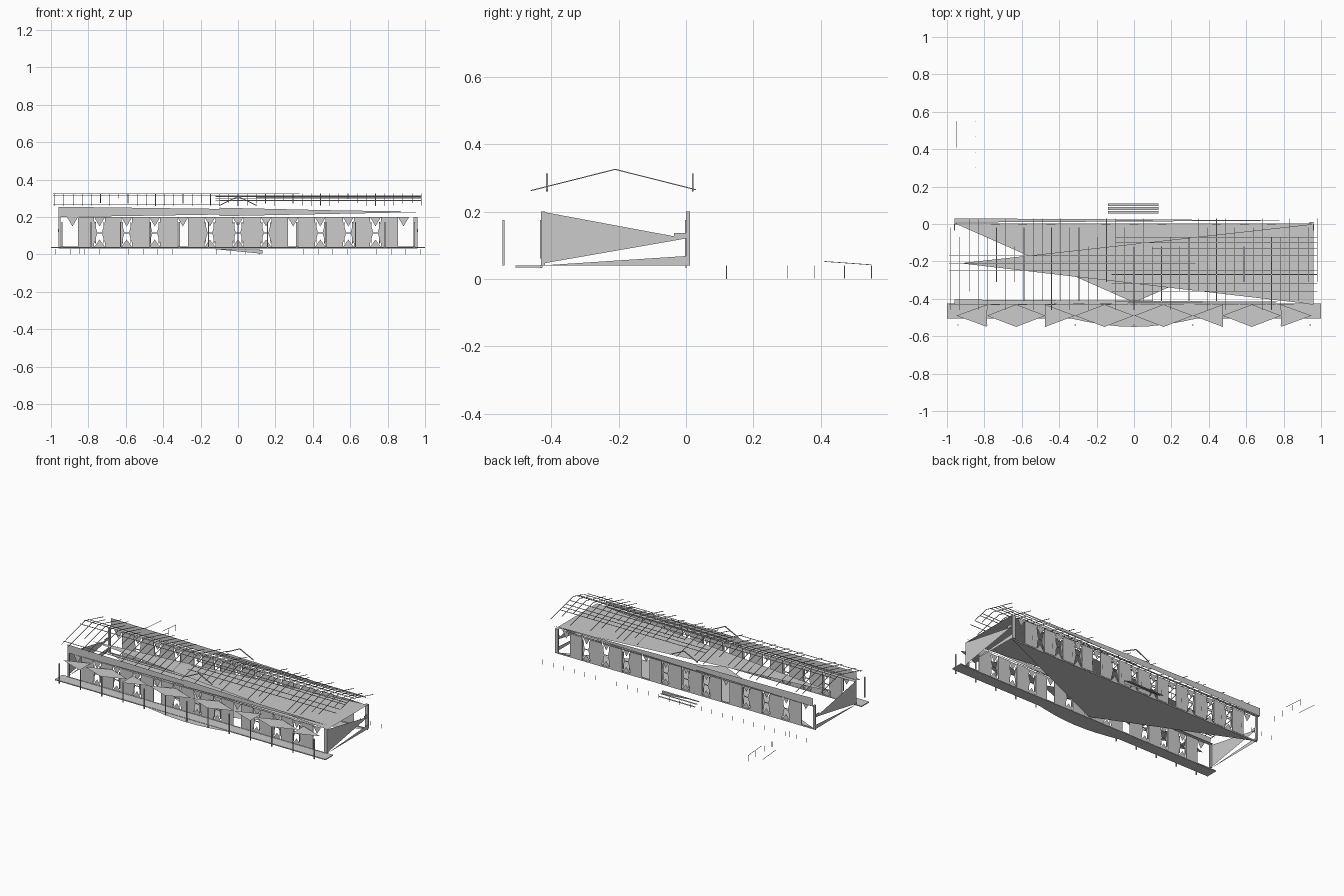
import bpy, math, random
from mathutils import Vector

if "Cube" in bpy.data.objects:
    bpy.data.objects.remove(bpy.data.objects["Cube"])

random.seed(4)
L, YF, YB = 0.96, -0.43, 0.0          # half length, front wall, back wall
RIDGE_Y, RIDGE_Z, EAVE_Z = -0.21, 0.325, 0.262


class Part:
    """Collects polygons and boxes into one named mesh object."""
    def __init__(self, name):
        self.name, self.v, self.f = name, [], []

    def poly(self, *pts):
        n = len(self.v)
        self.v += [Vector(p) for p in pts]
        self.f.append(list(range(n, n + len(pts))))

    def box(self, x0, x1, y0, y1, z0, z1):
        n = len(self.v)
        self.v += [Vector((x, y, z)) for x in (x0, x1) for y in (y0, y1) for z in (z0, z1)]
        quads = ((0, 1, 3, 2), (4, 6, 7, 5), (0, 4, 5, 1), (2, 3, 7, 6), (0, 2, 6, 4), (1, 5, 7, 3))
        self.f += [[n + i for i in q] for q in quads]

    def bar(self, a, b, t):
        a, b = Vector(a), Vector(b)
        d = (b - a).normalized()
        s = d.cross(Vector((0, 1, 0) if abs(d.y) < 0.5 else (1, 0, 0))).normalized() * t / 2
        u = d.cross(s).normalized() * t / 2
        n = len(self.v)
        self.v += [p + o for p in (a, b) for o in (s + u, s - u, -s - u, u - s)]
        self.f += [[n + i, n + (i + 1) % 4, n + 4 + (i + 1) % 4, n + 4 + i] for i in range(4)]
        self.f += [[n, n + 3, n + 2, n + 1], [n + 4, n + 5, n + 6, n + 7]]

    def done(self):
        me = bpy.data.meshes.new(self.name)
        me.from_pydata(self.v, [], self.f)
        ob = bpy.data.objects.new(self.name, me)
        bpy.context.collection.objects.link(ob)


def roof_z(y):
    return RIDGE_Z - abs(y - RIDGE_Y) * (RIDGE_Z - EAVE_Z) / 0.25


# floor and ceiling panels
p = Part("floor_panel")
p.poly((-0.95, 0, 0.037), (0, -0.42, 0.037), (L, 0, 0.037))
p.done()
p = Part("ceiling_panel")
p.poly((-0.93, RIDGE_Y, 0.2), (L, YF, 0.2), (L, 0, 0.2))
p.done()

# front platform with a shallow bulge in the middle
p = Part("platform")
p.box(-1, 1, -0.505, -0.425, 0.034, 0.04)
arc = [(-0.34 + 0.085 * i, -0.505 - 0.045 * math.cos(math.pi * (i - 4) / 8), 0.038) for i in range(9)]
p.poly(*arc)
p.done()

# long walls: solid panels between tall openings
openings = [-0.885, -0.74, -0.595, -0.445, -0.295, -0.15, 0, 0.15, 0.295, 0.44, 0.59, 0.735, 0.885]
doors = (-0.295, 0.295)
for label, y in (("front", YF), ("back", YB)):
    wall, win = Part(label + "_wall_panels"), Part(label + "_windows")
    h = 0.029
    for a, b in zip(openings[:-1], openings[1:]):
        wall.box(a + h, b - h, y, y + 0.004, 0.04, 0.2)
    wall.box(-L, -L + 0.012, y, y + 0.012, 0.04, 0.2)
    wall.box(L - 0.022, L, y, y + 0.012, 0.04, 0.2)
    for c in openings:
        win.poly((c - h, y, 0.2), (c + h, y, 0.2), (c, y, 0.15))
        if c in doors or abs(c) > 0.8:
            continue
        win.poly((c - h, y, 0.04), (c + h, y, 0.04), (c, y, 0.08))
        for s in (-1, 1):
            win.poly((c + s * h, y, 0.06), (c + s * h, y, 0.18), (c + s * 0.012, y, 0.115))
            win.box(c + s * 0.022 - 0.002, c + s * 0.022 + 0.002, y - 0.003, y, 0.06, 0.175)
        win.box(c - 0.022, c + 0.022, y - 0.003, y, 0.113, 0.118)
    wall.done()
    win.done()

# base skirts and end walls
p = Part("end_walls")
for x in (-L, L):
    p.poly((x, YF, 0.2), (x, YF, 0.045), (x, 0, 0.12))
    p.poly((x, YF, 0.04), (x, 0, 0.04), (x, 0, 0.068))
    p.box(x - 0.003, x + 0.003, -0.035, 0, 0.12, 0.137)
p.done()
p = Part("base_skirts")
for y in (YF, YB):
    p.box(-L, L, y - 0.002, y + 0.002, 0.033, 0.042)
p.done()

# tapering fascia and soffit strips
p = Part("fascia")
for y, t in ((-0.43, 0.026), (0.03, -0.022)):
    p.poly((-L, y, 0.2), (-L, y, 0.255), (L, y, 0.23))
    p.poly((-L, y, 0.2), (-L, y - t * -1, 0.2), (L, y + t / 2, 0.2))
    p.poly((-0.1, y, 0.205), (-0.1, y, 0.25), (L, y, 0.226))
p.done()

# open roof frame: rafters and long battens
p = Part("roof_rafters")
for i in range(41):
    x = -0.98 + i * 0.049
    yf = -0.46 + random.choice((0, 0, 0.05, 0.1, 0.15))
    yb = 0.03 - random.choice((0, 0, 0.05, 0.1, 0.15))
    for y in (yf, yb):
        p.bar((x, y, roof_z(y)), (x, RIDGE_Y, RIDGE_Z), 0.003)
p.done()
p = Part("roof_battens")
runs = [(-0.99, 0.33, RIDGE_Y), (-0.1, 0.98, -0.07), (-0.1, 0.98, -0.1), (0.1, 0.98, -0.13),
        (-0.12, 0.98, -0.27), (-0.99, 0.98, -0.25), (-0.12, 0.98, -0.32), (-0.12, 0.98, -0.36),
        (-0.99, -0.1, -0.43), (-0.99, 0.98, -0.17)]
for a, b, y in runs:
    p.bar((a, y, roof_z(y)), (b, y, roof_z(y)), 0.003)
p.done()

# small central gables, front and back
p = Part("gable_trim")
for y in (-0.412, 0.02):
    for s in (-1, 1):
        p.bar((s * 0.1, y, 0.262), (0, y, 0.31), 0.005)
p.done()

# flat canopy leaves over the platform, with posts
canopy, posts = Part("canopy_leaves"), Part("canopy_posts")
z = 0.175
for s in (-1, 1):
    canopy.poly((s * 0.95, -0.49, z), (s * 0.785, -0.43, z), (s * 0.785, -0.55, z))
    canopy.poly((s * 0.475, -0.55, z), (s * 0.475, -0.43, z), (s * 0.315, -0.49, z))
    for c in (0.63, 0.158):
        canopy.poly((s * (c + 0.157), -0.49, z), (s * c, -0.43, z),
                    (s * (c - 0.157), -0.49, z), (s * c, -0.55, z))
for i in range(13):
    x = -0.942 + i * 0.157
    posts.box(x - 0.003, x + 0.003, -0.544, -0.538, 0.04, z)
canopy.done()
posts.done()

# back steps
p = Part("back_steps")
for i in range(3):
    y, zz = 0.11 - i * 0.02, 0.006 + i * 0.01
    p.poly((-0.14, y, zz), (0.13, y, zz), (0.13, y - 0.014, zz), (-0.14, y - 0.014, zz))
p.poly((-0.14, 0.065, 0.03), (0.13, 0.065, 0.025), (0.13, 0.065, 0.004))
p.done()

# ramp rails and the row of short pegs behind the building
p = Part("ramp_rails")
for x in (-0.845, -0.95):
    p.bar((x, 0.41, 0.052), (x, 0.55, 0.042), 0.002)
for y in (0.12, 0.3, 0.38, 0.47, 0.55):
    p.box(-0.847, -0.844, y - 0.001, y + 0.001, 0.002, 0.04)
p.done()
p = Part("back_pegs")
for i in range(26):
    x = -0.975 + i * 0.078
    p.box(x - 0.001, x + 0.001, 0.119, 0.121, 0.0, 0.03)
p.done()
